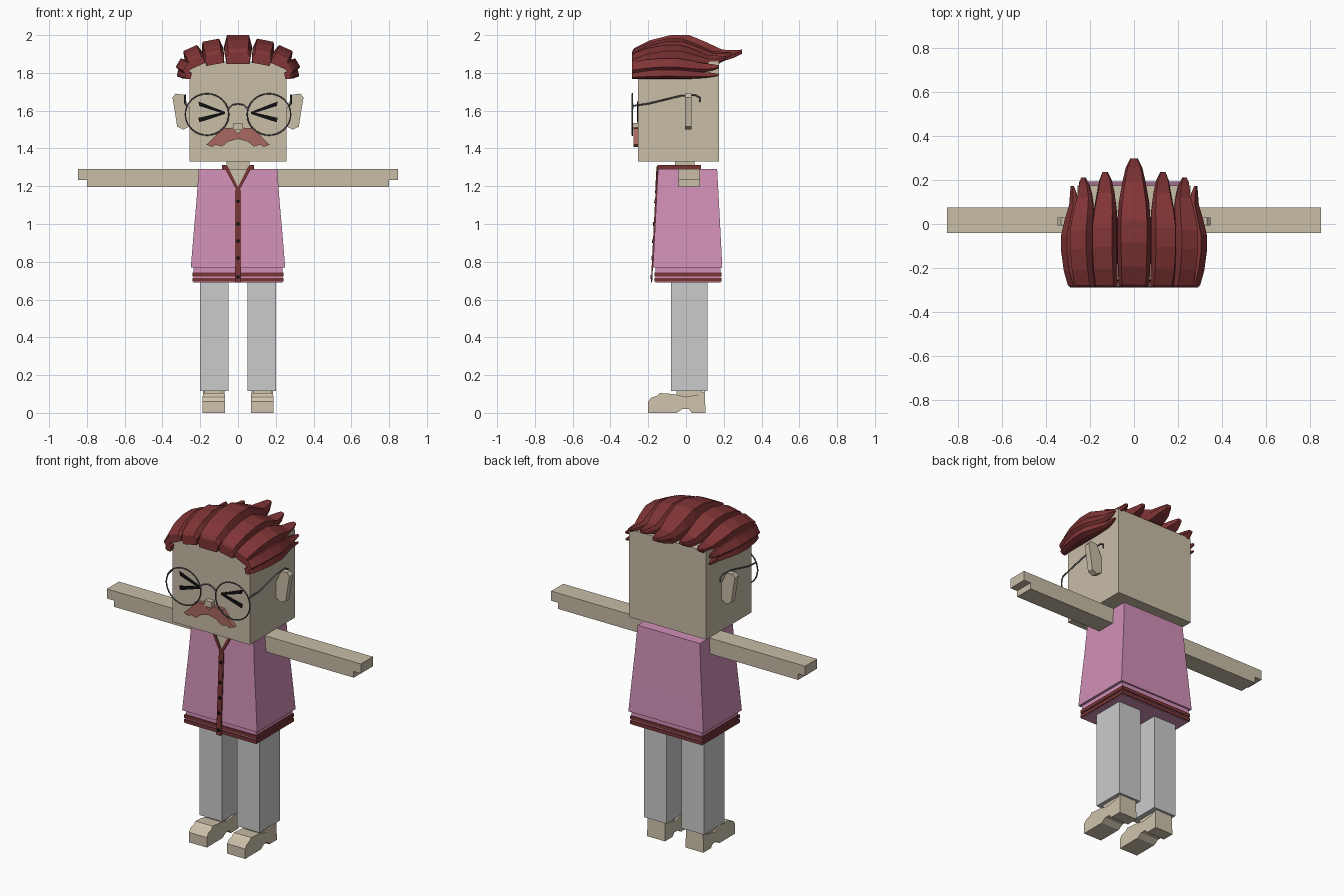
import bpy, bmesh, math
from mathutils import Vector

cube = bpy.data.objects.get("Cube")
if cube:
    bpy.data.objects.remove(cube)


def material(name, rgb):
    m = bpy.data.materials.new(name)
    m.use_nodes = True
    m.diffuse_color = (*rgb, 1)
    m.node_tree.nodes["Principled BSDF"].inputs["Base Color"].default_value = (*rgb, 1)
    return m


SKIN = material("skin", (0.58, 0.51, 0.39))
SHOE = material("shoe cream", (0.62, 0.54, 0.41))
PINK = material("pink cloth", (0.64, 0.28, 0.47))
GREY = material("trouser grey", (0.6, 0.6, 0.6))
HAIR = material("hair red", (0.22, 0.035, 0.037))
TRIM = material("trim red", (0.19, 0.035, 0.035))
LIP = material("moustache red", (0.40, 0.14, 0.115))
METAL = material("frame grey", (0.11, 0.11, 0.12))
BLACK = material("black", (0.005, 0.005, 0.005))


def loft(name, sections, mat):
    """Skin a row of equal closed sections and cap both ends."""
    bm = bmesh.new()
    rings = [[bm.verts.new(p) for p in s] for s in sections]
    for a, b in zip(rings, rings[1:]):
        n = len(a)
        for i in range(n):
            j = (i + 1) % n
            bm.faces.new((a[i], a[j], b[j], b[i]))
    bm.faces.new(rings[0])
    bm.faces.new(rings[-1])
    bmesh.ops.recalc_face_normals(bm, faces=bm.faces)
    me = bpy.data.meshes.new(name)
    bm.to_mesh(me)
    bm.free()
    me.materials.append(mat)
    ob = bpy.data.objects.new(name, me)
    bpy.context.collection.objects.link(ob)
    return ob


def rect(x0, x1, y0, y1, z):
    return [(x0, y0, z), (x1, y0, z), (x1, y1, z), (x0, y1, z)]


def box(name, x, y, z, mat):
    return loft(name, [rect(*x, *y, z[0]), rect(*x, *y, z[1])], mat)


def plate(name, outline, back, thick, mat):
    """Extrude an x-z outline forward from the surface y = back(z)."""
    return loft(name, [[(x, back(z) - d, z) for x, z in outline] for d in (0, thick)], mat)


def tube(name, points, radius, mat, cyclic=False):
    cu = bpy.data.curves.new(name, "CURVE")
    cu.dimensions = "3D"
    cu.bevel_depth = radius
    cu.bevel_resolution = 1
    sp = cu.splines.new("POLY")
    sp.points.add(len(points) - 1)
    for p, co in zip(sp.points, points):
        p.co = (*co, 1)
    sp.use_cyclic_u = cyclic
    tmp = bpy.data.objects.new(name, cu)
    me = bpy.data.meshes.new_from_object(tmp)
    bpy.data.objects.remove(tmp)
    me.materials.clear()
    me.materials.append(mat)
    bpy.context.collection.objects.link(bpy.data.objects.new(name, me))


def coat_front(z):
    return -0.148 - (1.29 - z) * 0.052


def face_front(z):
    return -0.255


# Head and neck
box("head", (-0.257, 0.257), (-0.255, 0.175), (1.33, 1.86), SKIN)
box("neck", (-0.06, 0.06), (-0.058, 0.045), (1.25, 1.34), SKIN)

# Flared coat and striped hem
loft("coat", [rect(-w, w, coat_front(z), b, z) for z, w, b in
              [(0.77, 0.25, 0.192), (0.95, 0.235, 0.183),
               (1.12, 0.22, 0.174), (1.29, 0.208, 0.165)]], PINK)
box("hem", (-0.235, 0.235), (-0.162, 0.182), (0.69, 0.775), PINK)
for z in (0.733, 0.705):
    box("hem_stripe", (-0.241, 0.241), (-0.168, 0.188), (z - 0.01, z + 0.01), TRIM)

# Neck opening, trim and buttons
plate("neck_opening", [(-0.065, 1.29), (0.065, 1.29), (0, 1.175)], coat_front, 0.003, SKIN)
for s in (-1, 1):
    plate("collar_edge", [(0, 1.165), (0, 1.195), (s * 0.055, 1.305), (s * 0.075, 1.305)],
          coat_front, 0.009, TRIM)
    box("collar_side", sorted((s * 0.06, s * 0.085)), (-0.15, 0.08), (1.285, 1.312), TRIM)
box("collar_back", (-0.085, 0.085), (0.055, 0.08), (1.285, 1.312), TRIM)
plate("front_strip", [(-0.015, 0.69), (0.015, 0.69), (0.015, 1.18), (-0.015, 1.18)],
      coat_front, 0.007, TRIM)
for z in (0.72, 0.82, 0.91, 1.0, 1.12):
    disc = [(0.01 * math.cos(a * math.tau / 8), z + 0.01 * math.sin(a * math.tau / 8))
            for a in range(8)]
    plate("button", disc, coat_front, 0.011, BLACK)

# Shoe side profile as y, z
shoe = [(-0.2, 0), (-0.2, 0.06), (-0.185, 0.08), (-0.155, 0.09), (-0.14, 0.105),
        (-0.07, 0.1), (0.0, 0.085), (0.06, 0.095), (0.1, 0.115), (0.103, 0.0),
        (0.03, 0), (0.015, 0.02), (-0.02, 0.02), (-0.05, 0)]
ear = [(0.25, 1.6), (0.29, 1.685), (0.33, 1.69), (0.347, 1.67), (0.335, 1.6),
       (0.322, 1.515), (0.29, 1.5), (0.25, 1.52)]
lip = [(0, 1.48), (0.03, 1.51), (0.09, 1.505), (0.125, 1.46), (0.168, 1.42),
       (0.135, 1.408), (0.12, 1.42), (0.085, 1.41), (0.05, 1.437), (0, 1.45)]

for s, side in ((1, "left"), (-1, "right")):
    def mx(a, b):
        return sorted((s * a, s * b))

    # Arm with stepped fingertips
    box(side + "_arm", mx(0.18, 0.80), (-0.04, 0.075), (1.195, 1.29), SKIN)
    box(side + "_fingers", mx(0.79, 0.847), (-0.04, 0.075), (1.232, 1.29), SKIN)

    # Leg and shoe
    box(side + "_leg", mx(0.05, 0.2), (-0.08, 0.113), (0.115, 0.72), GREY)
    loft(side + "_shoe", [[(s * (0.128 + k * 0.06 * (1 - 1.2 * max(0, z - 0.07))), y, z)
                           for y, z in shoe] for k in (-1, 1)], SHOE)
    box(side + "_ankle", mx(0.08, 0.178), (-0.05, 0.085), (0.08, 0.118), SHOE)

    # Ear, eye strokes and half moustache
    plate(side + "_ear", [(s * x, z) for x, z in ear], lambda z: 0.03, 0.036, SKIN)
    for outer in (1.637, 1.55):
        plate(side + "_eye_stroke", [(s * 0.21, outer + 0.012), (s * 0.205, outer - 0.012),
                                     (s * 0.07, 1.582), (s * 0.07, 1.594)],
              face_front, 0.005, BLACK)
    plate(side + "_moustache", [(s * x, z) for x, z in lip], face_front, 0.024, LIP)

    # Glasses rim and temple
    rim = [(s * 0.164 + 0.115 * math.cos(a * math.tau / 32), -0.284,
            1.58 + 0.11 * math.sin(a * math.tau / 32)) for a in range(32)]
    tube(side + "_rim", rim, 0.004, METAL, True)
    tube(side + "_temple", [(s * x, y, z) for x, y, z in
                            [(0.27, -0.284, 1.625), (0.28, -0.2, 1.637), (0.28, -0.03, 1.678),
                             (0.28, 0.05, 1.682), (0.28, 0.072, 1.67), (0.28, 0.073, 1.645)]],
         0.005, METAL)

tube("glasses_bridge", [(-0.052, -0.284, 1.61), (-0.03, -0.284, 1.63), (0, -0.284, 1.637),
                        (0.03, -0.284, 1.63), (0.052, -0.284, 1.61)], 0.005, METAL)
box("nose", (-0.023, 0.023), (-0.285, -0.25), (1.5, 1.535), SKIN)

# Hair locks: stations of depth, width, underside and crest
STATIONS = [(0, 0.88, -0.1, 0.35), (0.02, 0.93, -0.08, 0.5), (0.16, 0.98, 0, 0.8),
            (0.35, 1, 0, 1), (0.52, 1, 0, 1), (0.66, 0.92, 0, 0.76),
            (0.82, 0.7, 0, 0.45), (0.93, 0.5, 0.15, 0.43), (1, 0.22, 0.3, 0.45)]


def lock(name, x, z, tilt, half, thick, tip):
    a = math.radians(tilt)
    across = Vector((math.cos(a), 0, -math.sin(a)))
    out = Vector((math.sin(a), 0, math.cos(a)))
    sections = []
    for t, w, low, top in STATIONS:
        mid = Vector((x, -0.287 + t * (tip + 0.287), z))
        shape = [(-0.85, low), (-1, low + 0.55 * (top - low)), (-0.78, top),
                 (0.78, top), (1, low + 0.55 * (top - low)), (0.85, low)]
        sections.append([mid + across * (u * w * half) + out * (v * thick) for u, v in shape])
    loft(name, sections, HAIR)


lock("hair_lock_centre", 0, 1.86, 0, 0.075, 0.14, 0.297)
for s in (-1, 1):
    lock("hair_lock_inner", s * 0.122, 1.857, s * 11, 0.058, 0.118, 0.235)
    lock("hair_lock_outer", s * 0.215, 1.845, s * 24, 0.051, 0.095, 0.21)
    lock("hair_lock_temple", s * 0.258, 1.82, s * 60, 0.034, 0.068, 0.172)
    lock("hair_lock_side", s * 0.254, 1.785, s * 78, 0.022, 0.068, 0.172)
